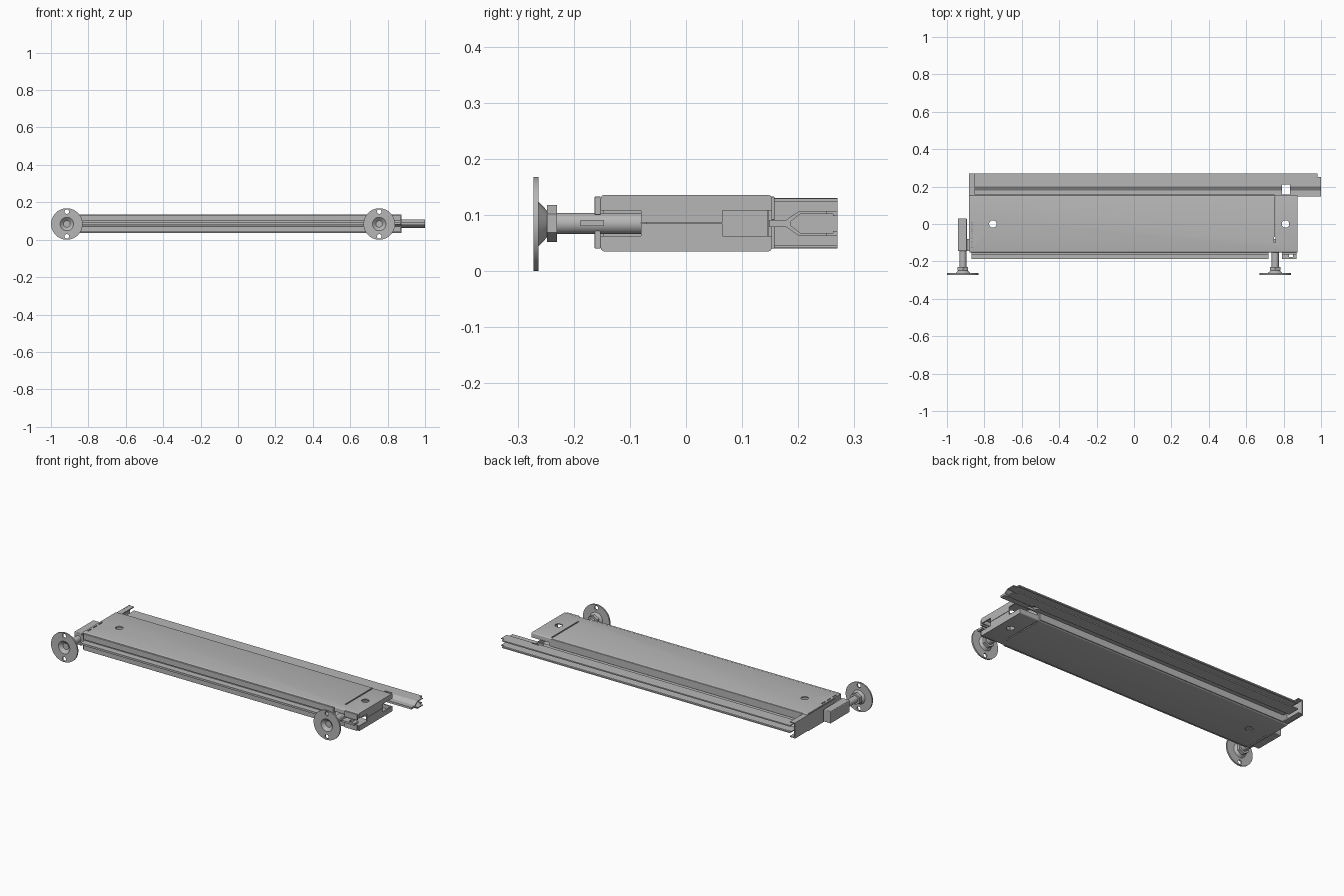
import bpy, bmesh, math
from mathutils import Vector, Matrix

if "Cube" in bpy.data.objects:
    bpy.data.objects.remove(bpy.data.objects["Cube"])

steel = bpy.data.materials.new("steel_grey")
steel.use_nodes = True
grey = (0.47, 0.47, 0.47, 1)
steel.diffuse_color = grey
steel.node_tree.nodes["Principled BSDF"].inputs["Base Color"].default_value = grey
MID = 0.085   # height of the centre line


def finish(bm, name):
    bmesh.ops.recalc_face_normals(bm, faces=bm.faces)
    mesh = bpy.data.meshes.new(name)
    bm.to_mesh(mesh)
    bm.free()
    mesh.materials.append(steel)
    obj = bpy.data.objects.new(name, mesh)
    bpy.context.collection.objects.link(obj)
    return obj


def box(name, x, y, z, bevel=0, axis=None):
    """Box from (min, max) ranges; bevels edges along one axis, or all."""
    bm = bmesh.new()
    bmesh.ops.create_cube(bm, size=1)
    for v in bm.verts:
        v.co = Vector([(r[0] + r[1]) / 2 + c * (r[1] - r[0]) for c, r in zip(v.co, (x, y, z))])
    if bevel:
        edges = [e for e in bm.edges if axis is None
                 or abs((e.verts[0].co - e.verts[1].co).normalized()[axis]) > 0.9]
        bmesh.ops.bevel(bm, geom=edges, offset=bevel, segments=4, affect='EDGES', profile=0.5)
    return finish(bm, name)


def prism(name, profile, x0, x1):
    """Extrude a (y, z) outline along x."""
    bm = bmesh.new()
    face = bm.faces.new([bm.verts.new((x0, y, z)) for y, z in profile])
    new = bmesh.ops.extrude_face_region(bm, geom=[face])["geom"]
    bmesh.ops.translate(bm, vec=(x1 - x0, 0, 0), verts=[g for g in new if isinstance(g, bmesh.types.BMVert)])
    return finish(bm, name)


def cylinder(name, centre, radius, depth, along, sides=32):
    bm = bmesh.new()
    bmesh.ops.create_cone(bm, cap_ends=True, segments=sides, radius1=radius, radius2=radius, depth=depth)
    turn = Matrix.Rotation(math.pi / 2, 4, 'X') if along == 'y' else Matrix.Identity(4)
    bmesh.ops.transform(bm, matrix=Matrix.Translation(centre) @ turn, verts=bm.verts)
    return finish(bm, name)


def lathe(name, profile, x, z):
    """Turn a (radius, y) outline about a line along y."""
    bm = bmesh.new()
    verts = [bm.verts.new((x + r, y, z)) for r, y in profile]
    edges = [bm.edges.new(pair) for pair in zip(verts, verts[1:])]
    bmesh.ops.spin(bm, geom=verts + edges, cent=(x, 0, z), axis=(0, 1, 0), angle=2 * math.pi, steps=48)
    bmesh.ops.remove_doubles(bm, verts=bm.verts, dist=0.0001)
    return finish(bm, name)


def cut(obj, cutters):
    """Subtract the cutters and delete them."""
    for c in cutters:
        mod = obj.modifiers.new("cut", 'BOOLEAN')
        mod.object, mod.operation, mod.solver = c, 'DIFFERENCE', 'EXACT'
    result = bpy.data.meshes.new_from_object(obj.evaluated_get(bpy.context.evaluated_depsgraph_get()))
    obj.modifiers.clear()
    obj.data = result
    for c in cutters:
        bpy.data.objects.remove(c)


def smooth(obj):
    bpy.ops.object.select_all(action='DESELECT')
    obj.select_set(True)
    bpy.context.view_layer.objects.active = obj
    bpy.ops.object.shade_smooth_by_angle(angle=math.radians(30))


# Hollow panel body with rounded long edges
body = box("panel_body", (-0.88, 0.875), (-0.152, 0.153), (0.035, 0.136), 0.007, 0)
cutters = [box("cavity", (-0.874, 0.869), (-0.146, 0.147), (0.041, 0.130))]
cutters += [cylinder("hole", (x, 0, MID), 0.02, 0.2, 'z') for x in (-0.755, 0.81)]
cutters += [
    box("cap_slot", (0.748, 0.756), (-0.1, 0.146), (0, 0.2)),
    box("rear_opening", (0.76, 0.9), (0.065, 0.17), (0.063, 0.108)),
    box("front_opening", (0.722, 0.9), (-0.17, -0.08), (0.063, 0.108)),
    box("end_seam", (0.86, 0.9), (-0.15, 0.07), (0.0845, 0.0865)),
]
cutters += [box("bend_slot", (-0.870, -0.864), (y - 0.016, y + 0.016), (0, 0.2)) for y in (-0.11, -0.06, -0.01)]
cut(body, cutters)
smooth(body)
box("inner_web", (0.749, 0.755), (-0.07, 0.146), (0.042, 0.128))

# Front strips with a thin tongue, split around the right foot
for name, x in (("long", (-0.87, 0.72)), ("short", (0.79, 0.87))):
    for half, z in (("lower", (0.040, 0.072)), ("upper", (0.100, 0.133))):
        box(f"front_{name}_{half}_strip", x, (-0.163, -0.152), z, 0.002)
    tongue = box(f"front_{name}_tongue", x, (-0.188, -0.146), (0.080, 0.091))
    if name == "short":
        cut(tongue, [box("notch", (0.828, 0.85), (-0.176, -0.156), (0, 0.2))])

# Forked rear rail
half = [(0.148, 0.006), (0.178, 0.006), (0.201, 0.022), (0.27, 0.022), (0.27, 0.015),
        (0.262, 0.013), (0.262, 0.017), (0.204, 0.017), (0.186, 0.003)]
outline = [(y, MID + h) for y, h in half] + [(y, MID - h) for y, h in reversed(half)]
rail = prism("rear_rail", outline, -0.85, 1.0)
cut(rail, [box("rail_window", (0.79, 0.835), (0.157, 0.21), (0, 0.2)),
           box("rail_end_notch", (0.98, 1.01), (0.25, 0.28), (0, 0.2))])
for name, z in (("lower", (0.040, 0.079)), ("upper", (0.091, 0.133))):
    box(f"rear_{name}_strip", (-0.85, 0.75), (0.150, 0.158), z, 0.002)

# Channel closing the right-hand end of the rail
box("end_channel_web", (-0.882, -0.876), (-0.1, 0.27), (0.040, 0.130))
for name, z in (("lower", (0.0415, 0.047)), ("upper", (0.124, 0.1295))):
    box(f"end_channel_{name}_flange", (-0.877, -0.85), (0.148, 0.27), z)

# Side bracket that carries the outer foot
bracket = box("foot_bracket", (-0.941, -0.894), (-0.145, 0.03), (0.05, 0.12), 0.004)
cut(bracket, [box("bracket_hollow", (-0.935, -0.88), (-0.138, 0.024), (0.057, 0.113))])
box("bracket_link", (-0.905, -0.878), (-0.145, -0.08), (0.058, 0.112))

# Round levelling feet with threaded rod and hex nut
plate = [(0, -0.256), (0.018, -0.256), (0.036, -0.272), (0.084, -0.272), (0.084, -0.263),
         (0.04, -0.263), (0.022, -0.246), (0, -0.246)]
for side, x in (("right", -0.915), ("left", 0.755)):
    foot = lathe(f"{side}_foot_plate", plate, x, 0.084)
    cut(foot, [cylinder("bolt_hole", (x, -0.267, 0.084 + dz), 0.012, 0.05, 'y', 20) for dz in (-0.066, 0.066)])
    smooth(foot)
    cylinder(f"{side}_foot_nut", (x, -0.239, MID), 0.033, 0.018, 'y', 6)
    smooth(cylinder(f"{side}_foot_rod", (x, -0.165, MID), 0.019, 0.17, 'y'))
